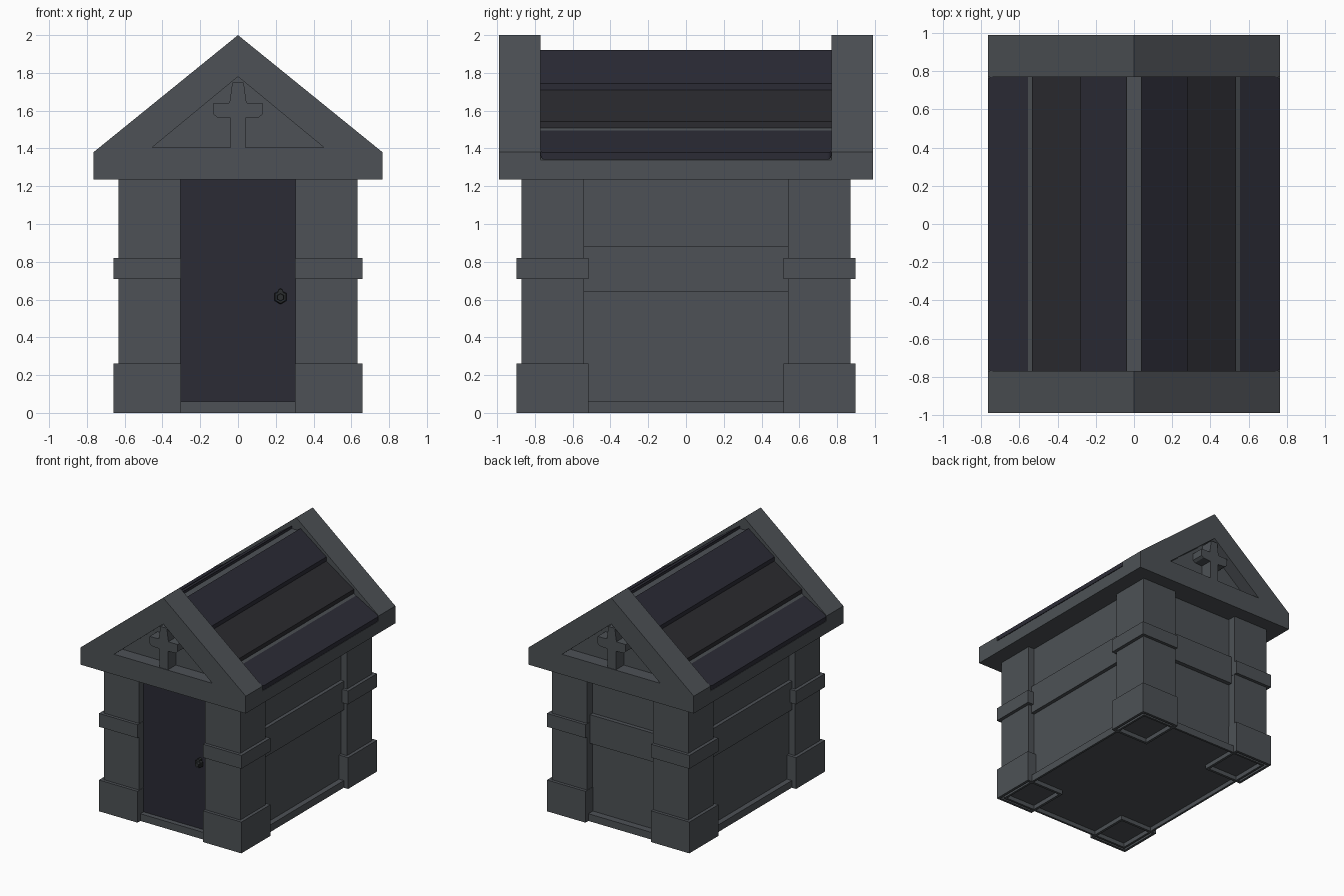
import bpy, bmesh, math
from mathutils import Matrix

if "Cube" in bpy.data.objects:
    bpy.data.objects.remove(bpy.data.objects["Cube"])


def material(name, rgb):
    m = bpy.data.materials.new(name)
    m.diffuse_color = (*rgb, 1)
    m.use_nodes = True
    m.node_tree.nodes["Principled BSDF"].inputs["Base Color"].default_value = m.diffuse_color
    return m


STONE = material("grey stone", (0.074, 0.083, 0.092))
DOOR = material("dark slate purple", (0.024, 0.024, 0.036))
SLATE = material("dark slate grey", (0.024, 0.024, 0.029))
IRON = material("dark iron", (0.025, 0.028, 0.030))


def finish(name, bm, mat):
    bmesh.ops.recalc_face_normals(bm, faces=bm.faces)
    me = bpy.data.meshes.new(name)
    bm.to_mesh(me)
    bm.free()
    me.materials.append(mat)
    ob = bpy.data.objects.new(name, me)
    bpy.context.collection.objects.link(ob)
    return ob


def prism_bm(pts, y0, y1):
    """Extrude an x-z outline along y."""
    bm = bmesh.new()
    rings = [[bm.verts.new((x, y, z)) for x, z in pts] for y in (y0, y1)]
    for r in rings:
        bm.faces.new(r)
    n = len(pts)
    for i in range(n):
        j = (i + 1) % n
        bm.faces.new((rings[0][i], rings[0][j], rings[1][j], rings[1][i]))
    return bm


def box(name, x, y, z, mat, recess=()):
    """Box, optionally with stepped recesses in its underside (inset, depth)."""
    bm = prism_bm([(x[0], z[0]), (x[1], z[0]), (x[1], z[1]), (x[0], z[1])], *y)
    bmesh.ops.recalc_face_normals(bm, faces=bm.faces)
    bm.normal_update()
    if recess:
        bottom = min(bm.faces, key=lambda f: f.calc_center_median().z)
        for inset, up in recess:
            for t, d in ((inset, 0), (0.001, -up)):
                bmesh.ops.inset_region(bm, faces=[bottom], thickness=t, depth=d)
    return finish(name, bm, mat)


def signed(s, a, b):
    return tuple(sorted((s * a, s * b)))


# Walls, raised wall band, sill and floor
box("walls", (-.575, .575), (-.80, .80), (.05, 1.25), STONE)
box("wall_band", (-.605, .605), (-.80, .835), (.64, .88), STONE)
box("floor_sill", (-.62, .62), (-.86, .86), (0, .06), STONE, [(.025, .035)])

# Corner pillars with foot and collar
for sx in (-1, 1):
    for sy in (-1, 1):
        tag = ("front" if sy < 0 else "back") + ("_left" if sx < 0 else "_right")
        box("pillar_" + tag, signed(sx, .305, .632), signed(sy, .54, .872), (.2, 1.245), STONE)
        for part, z, rec in (("foot", (0, .262), [(.03, .035), (.045, .035)]),
                             ("collar", (.708, .82), ())):
            box(f"{part}_{tag}", signed(sx, .303, .66), signed(sy, .515, .898), z, STONE, rec)

# Door and its handle
box("door", (-.305, .305), (-.818, -.78), (.06, 1.24), DOOR)
bm = bmesh.new()
for r, y, depth, z in ((.017, -.83, .04, .642), (.038, -.84, .016, .613), (.022, -.853, .03, .612)):
    mat = Matrix.Translation((.225, y, z)) @ Matrix.Rotation(math.pi / 2, 4, 'X')
    bmesh.ops.create_cone(bm, cap_ends=True, segments=6, radius1=r, radius2=r * .85,
                          depth=depth, matrix=mat)
finish("door_handle", bm, IRON)

# Roof core between the gables, with a flat ridge
half = [(.765, 1.235), (.765, 1.338), (.06, 1.86), (.045, 1.897)]
finish("roof_core", prism_bm(half + [(-x, z) for x, z in reversed(half)], -.775, .775), STONE)

# Gables with a recessed triangle and a cross
OUTER = [(-.765, 1.235), (.765, 1.235), (.765, 1.38), (0, 2), (-.765, 1.38)]
INNER = [(-.455, 1.405), (.455, 1.405), (0, 1.78)]
CROSS_HALF = [(.04, 1.405), (.04, 1.56), (.11, 1.565), (.13, 1.58), (.13, 1.64),
              (.045, 1.642), (.04, 1.675), (.03, 1.75)]
for s, tag in ((-1, "front"), (1, "back")):
    bm = bmesh.new()
    o = [bm.verts.new((x, s * .99, z)) for x, z in OUTER]
    b = [bm.verts.new((x, s * .77, z)) for x, z in OUTER]
    i = [bm.verts.new((x, s * .99, z)) for x, z in INNER]
    d = [bm.verts.new((x, s * .88, z)) for x, z in INNER]
    faces = [(o[0], o[1], i[1], i[0]), (o[1], o[2], i[1]), (o[2], o[3], i[2], i[1]),
             (o[3], o[4], i[0], i[2]), (o[4], o[0], i[0]), d, b]
    faces += [(o[k], o[(k + 1) % 5], b[(k + 1) % 5], b[k]) for k in range(5)]
    faces += [(i[k], i[(k + 1) % 3], d[(k + 1) % 3], d[k]) for k in range(3)]
    for f in faces:
        bm.faces.new(f)
    finish("gable_" + tag, bm, STONE)
    outline = CROSS_HALF + [(-x, z) for x, z in reversed(CROSS_HALF)]
    finish("cross_" + tag, prism_bm(outline, s * .87, s * .985), STONE)

# Overlapping roof planks in alternating colours
PLANKS = [("ridge", .04, 1.92, .28, 1.745, DOOR),
          ("middle", .25, 1.73, .535, 1.542, SLATE),
          ("eave", .505, 1.521, .766, 1.378, DOOR)]
for s, side in ((-1, "left"), (1, "right")):
    for name, x0, z0, x1, z1, mat in PLANKS:
        bm = prism_bm([(s * x0, z0), (s * x1, z1), (s * x1, z1 - .037), (s * x0, z0 - .037)],
                      -.772, .772)
        if name == "eave":  # rounded lower corners
            edges = [e for e in bm.edges if all(abs(abs(v.co.x) - x1) < 1e-4 for v in e.verts)
                     and abs(e.verts[0].co.y - e.verts[1].co.y) < 1e-4]
            edges += [e for e in bm.edges if all(abs(v.co.z - z1 + .037) < .2 and
                      v.co.z < z0 + .001 for v in e.verts)
                      and abs(abs(e.verts[0].co.y + e.verts[1].co.y) - 1.544) < 1e-3
                      and min(v.co.z for v in e.verts) < z1 - .03
                      and abs(e.verts[0].co.x - e.verts[1].co.x) > .1]
            bmesh.ops.bevel(bm, geom=edges, offset=.022, segments=3, profile=.5, affect='EDGES')
        finish(f"roof_plank_{name}_{side}", bm, mat)
